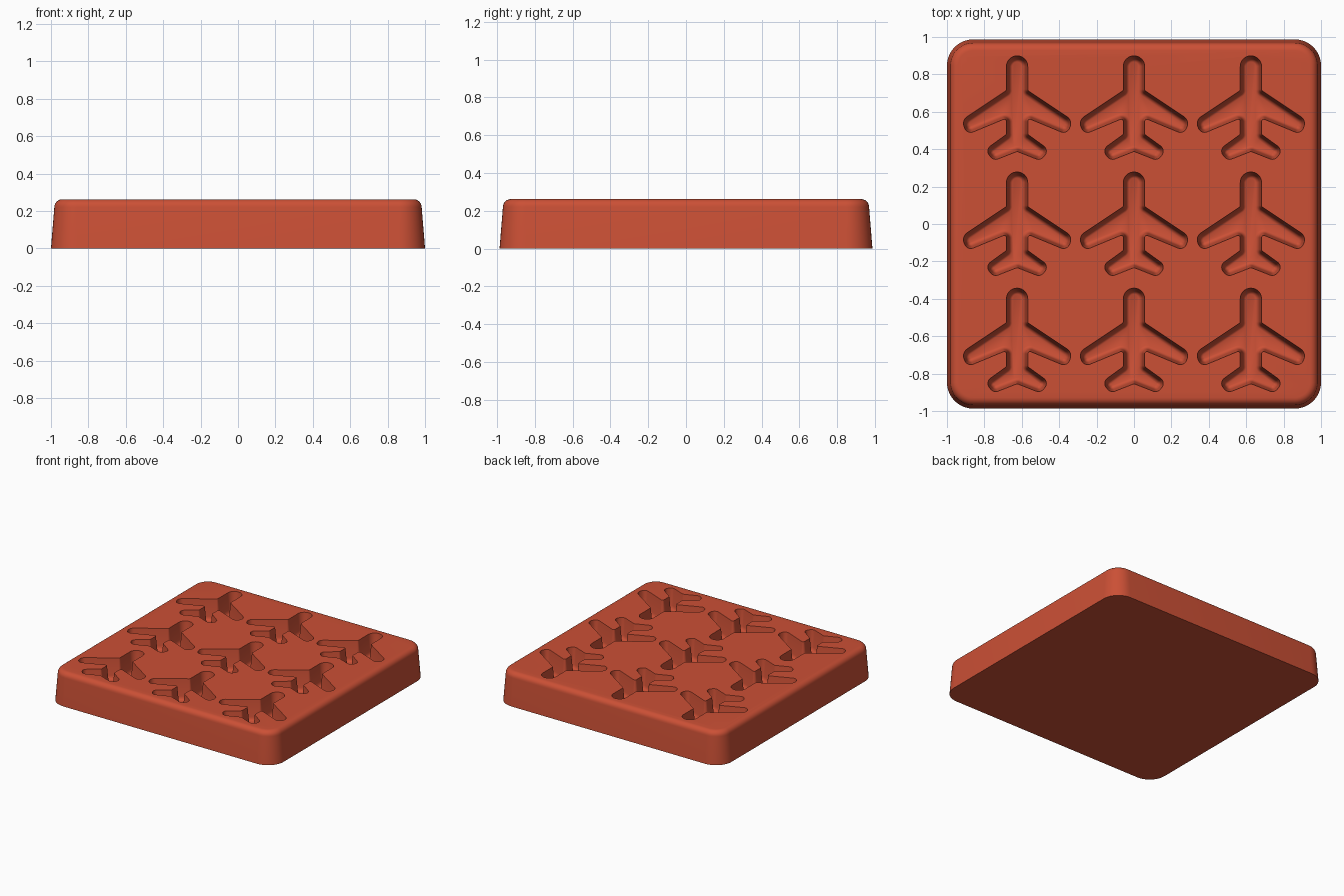
import bpy, bmesh, math
from mathutils import Vector

cube = bpy.data.objects.get("Cube")
if cube:
    bpy.data.objects.remove(cube, do_unlink=True)

HEIGHT = 0.262
SEGMENTS = 10

red = bpy.data.materials.new("terracotta red")
red.use_nodes = True
colour = (0.60, 0.080, 0.036, 1)
red.diffuse_color = colour
red.node_tree.nodes["Principled BSDF"].inputs["Base Color"].default_value = colour


def rounded_outline(corners, inset):
    """Counter-clockwise (x, y, radius) corners, moved inward and rounded."""
    points = []
    for i, (x, y, radius) in enumerate(corners):
        here = Vector((x, y))
        before = Vector(corners[i - 1][:2])
        after = Vector(corners[(i + 1) % len(corners)][:2])
        u, v = (here - before).normalized(), (after - here).normalized()
        nu, nv = Vector((-u.y, u.x)), Vector((-v.y, v.x))
        turn = u.cross(v)
        miter = (nu + nv) / (1 + nu.dot(nv))
        side = 1 if turn > 0 else -1
        r = max(radius - side * inset, 0.002)
        centre = here + miter * (inset + side * r)
        angle = math.atan2(turn, u.dot(v))
        start = math.atan2(-nu.y * side, -nu.x * side)
        for k in range(SEGMENTS + 1):
            a = start + angle * k / SEGMENTS
            points.append(centre + r * Vector((math.cos(a), math.sin(a))))
    return points


def loft(bm, corners, levels, offset=(0, 0)):
    """Closed solid through (z, inset) levels, listed from the bottom up."""
    rings = []
    for z, inset in levels:
        rings.append([bm.verts.new((p.x + offset[0], p.y + offset[1], z))
                      for p in rounded_outline(corners, inset)])
    for low, high in zip(rings, rings[1:]):
        for i in range(len(low)):
            j = (i + 1) % len(low)
            bm.faces.new((low[i], low[j], high[j], high[i]))
    bm.faces.new(rings[0][::-1])
    bm.faces.new(rings[-1])


def make_object(name, bm):
    mesh = bpy.data.meshes.new(name)
    bm.to_mesh(mesh)
    bm.free()
    mesh.materials.append(red)
    obj = bpy.data.objects.new(name, mesh)
    bpy.context.collection.objects.link(obj)
    return obj


# Tapered tray block with a rolled top edge
X, Y, R = 1.0, 0.987, 0.14
tray_corners = [(X, -Y, R), (X, Y, R), (-X, Y, R), (-X, -Y, R)]
edge = 0.042
tray_levels = [(0, 0)]
for k in range(7):
    a = math.pi / 2 * k / 6
    tray_levels.append((HEIGHT - edge + edge * math.sin(a),
                        0.018 + edge * (1 - math.cos(a))))
bm = bmesh.new()
loft(bm, tray_corners, tray_levels)
tray = make_object("mould_tray", bm)

# Aeroplane outline: right half from tail to nose, then mirrored
half = [(0.125, -0.282, 0.035), (0.172, -0.225, 0.035), (0.057, -0.142, 0.012),
        (0.057, -0.055, 0.012), (0.267, -0.142, 0.035), (0.297, -0.067, 0.045),
        (0.057, 0.093, 0.012), (0.057, 0.278, 0.0565)]
plane = [(0, -0.233, 0.012)] + half + [(-x, y, r) for x, y, r in reversed(half)]

# Cavity cutters with drafted walls and a rounded floor
cavity_levels = [(0.100, 0.032), (0.104, 0.024), (0.113, 0.017),
                 (0.128, 0.013), (HEIGHT, 0), (HEIGHT + 0.05, 0)]
bm = bmesh.new()
for row in (-1, 0, 1):
    for column in (-1, 0, 1):
        loft(bm, plane, cavity_levels, (column * 0.625, row * 0.621))
cutter = make_object("plane_cavity_cutter", bm)
cutter.hide_render = True

cut = tray.modifiers.new("plane cavities", 'BOOLEAN')
cut.operation = 'DIFFERENCE'
cut.solver = 'EXACT'
cut.object = cutter
bpy.context.view_layer.objects.active = tray
tray.select_set(True)
bpy.ops.object.modifier_apply(modifier=cut.name)
bpy.data.objects.remove(cutter, do_unlink=True)

bpy.ops.object.shade_smooth_by_angle(angle=math.radians(35))
